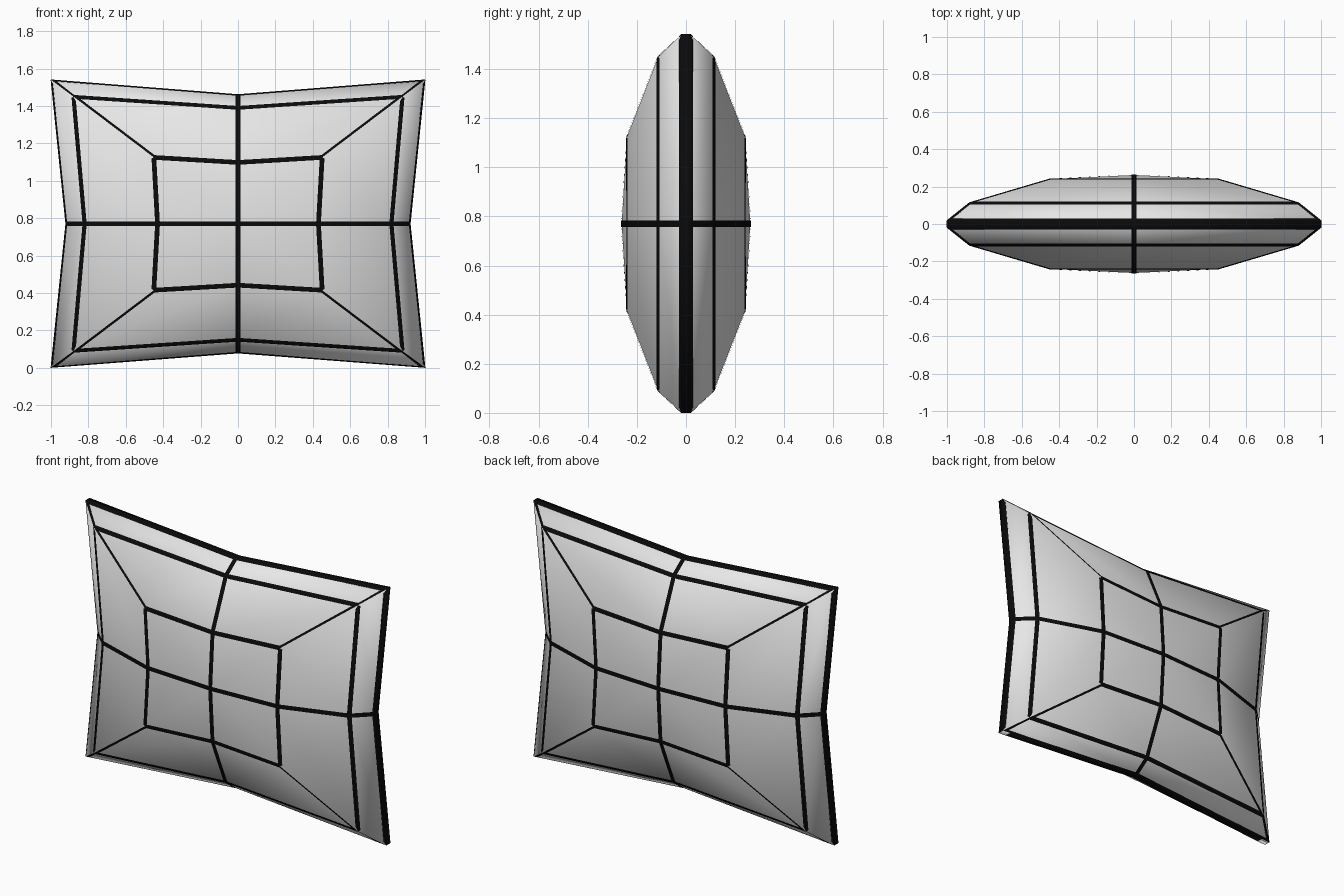
import bpy, bmesh

if "Cube" in bpy.data.objects:
    bpy.data.objects.remove(bpy.data.objects["Cube"])

CZ = 0.77      # height of the cushion centre
LINE = 0.013   # half width of the black seam lines


def material(name, rgb):
    m = bpy.data.materials.new(name)
    m.diffuse_color = (*rgb, 1)
    m.use_nodes = True
    m.node_tree.nodes["Principled BSDF"].inputs["Base Color"].default_value = m.diffuse_color
    return m


fabric = material("pale grey fabric", (0.8, 0.8, 0.8))
black = material("black seam", (0.003, 0.003, 0.003))

# rings: corner x, corner z, side middle x, top middle z, depth y
RINGS = [(1.0, 0.77, 0.92, 0.69, 0.018),
         (0.88, 0.68, 0.82, 0.62, 0.113),
         (0.45, 0.355, 0.43, 0.328, 0.24)]


def ring_points(cx, cz, mx, mz, y):
    return [(x, y, z + CZ) for x, z in
            [(cx, 0), (cx, cz), (0, mz), (-cx, cz), (-mx, 0),
             (-cx, -cz), (0, -mz), (cx, -cz)]][1:] + [(mx, y, CZ)]


def cushion_bmesh():
    """Pinched pillow: rings of eight points on both sides; returns rim faces too."""
    bm = bmesh.new()
    outer, rim = [], []
    for s in (-1, 1):
        rings = [[bm.verts.new(p) for p in ring_points(*r[:4], s * r[4])] for r in RINGS]
        for a, b in zip(rings, rings[1:]):
            for i in range(8):
                j = (i + 1) % 8
                bm.faces.new((a[i], a[j], b[j], b[i]))
        centre = bm.verts.new((0, s * 0.262, CZ))
        inner = rings[-1]
        for i in (0, 2, 4, 6):   # corners sit at even indices
            bm.faces.new((centre, inner[i - 1], inner[i], inner[i + 1]))
        outer.append(rings[0])
    for i in range(8):
        j = (i + 1) % 8
        rim.append(bm.faces.new((outer[0][i], outer[0][j], outer[1][j], outer[1][i])))
    bmesh.ops.recalc_face_normals(bm, faces=bm.faces)
    return bm, rim


def finish(bm, name, mat):
    for f in bm.faces:
        f.smooth = True
    me = bpy.data.meshes.new(name)
    bm.to_mesh(me)
    bm.free()
    me.materials.append(mat)
    ob = bpy.data.objects.new(name, me)
    bpy.context.collection.objects.link(ob)


# padded body
bm, _ = cushion_bmesh()
finish(bm, "cushion_body", fabric)


def is_diagonal(face):
    e = max(face.edges, key=lambda e: e.calc_length())
    d = e.verts[0].co - e.verts[1].co
    lo, hi = sorted((abs(d.x), abs(d.z)))
    return lo > 0.5 * hi


# black seam lines along the panel edges, plus the flat rim band
bm, rim = cushion_bmesh()
panels = [f for f in bm.faces if f not in rim]
bm.normal_update()
for v in bm.verts:
    v.co += v.normal * 0.003
borders = bmesh.ops.inset_individual(bm, faces=panels, thickness=LINE,
                                     use_even_offset=True)["faces"]
# diagonal lines are half as wide: keep only one side of them
drop = [f for f in borders if is_diagonal(f)
        and abs(f.calc_center_median().x) * 0.77 > abs(f.calc_center_median().z - CZ)]
bmesh.ops.delete(bm, geom=list(set(panels + drop)), context='FACES')
# keep the lowest point on the ground
for v in bm.verts:
    v.co.z = max(v.co.z, 0.0)
finish(bm, "seam_lines", black)
